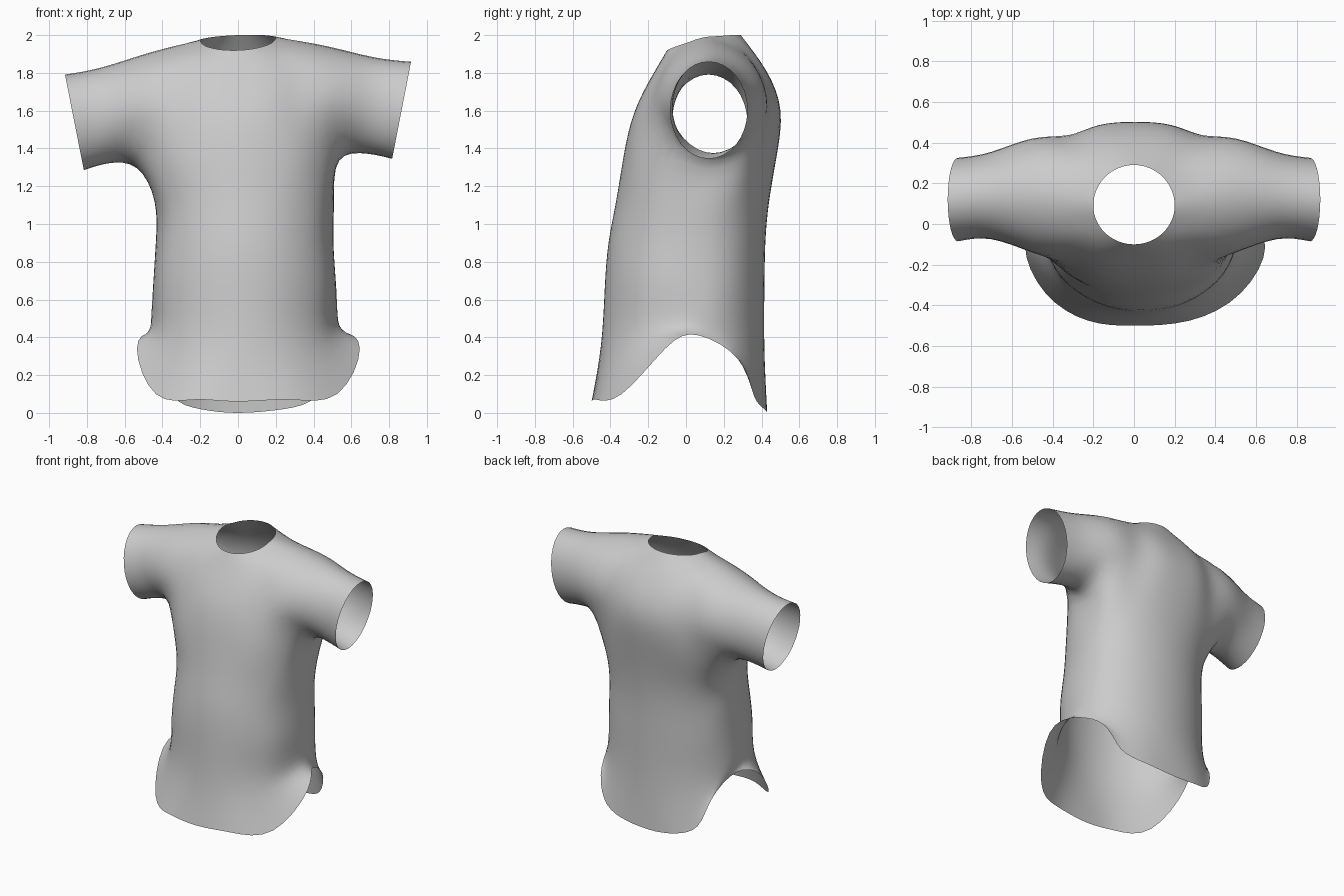
import bpy
import bmesh
from math import sin, cos, radians, copysign
from mathutils import Vector

cube = bpy.data.objects.get("Cube")
if cube:
    bpy.data.objects.remove(cube, do_unlink=True)

COLS = 16                      # columns around the torso: 0 front, 4 left, 8 back, 12 right
ARM_LOW, ARM_MID, ARM_TOP = 5, 6, 7   # torso rows touching the armholes

# Torso rows above the hem:
# half width, x shift, front y, side y, back y, front z, side z, back z, squareness
ROWS = [
    (0.495, 0.035, -0.45, 0.04, 0.415, 0.36, 0.49, 0.34, 0.85),
    (0.485, 0.035, -0.43, 0.04, 0.415, 0.66, 0.66, 0.66, 0.85),
    (0.470, 0.035, -0.41, 0.06, 0.42, 0.90, 0.90, 0.90, 0.85),
    (0.475, 0.033, -0.37, 0.09, 0.44, 1.12, 1.12, 1.12, 0.80),
    (0.500, 0.015, -0.33, 0.12, 0.48, 1.36, 1.33, 1.36, 0.70),
    (0.460, 0.005, -0.27, 0.14, 0.50, 1.60, 1.60, 1.60, 0.55),
    (0.420, 0.000, -0.17, 0.12, 0.425, 1.80, 1.85, 1.81, 0.55),
    (0.200, 0.000, -0.10, 0.09, 0.29, 1.92, 1.98, 2.00, 1.00),
]

# Hem from front centre round the left side to back centre
HEM = [(0, -0.5, 0.06), (0.25, -0.475, 0.07), (0.48, -0.34, 0.10),
       (0.59, -0.11, 0.34), (0.51, 0.07, 0.41), (0.45, 0.28, 0.28),
       (0.38, 0.36, 0.09), (0.22, 0.415, 0.02), (0, 0.43, 0)]

# Sleeve rings from armhole to cuff: x, slant, centre y, centre z, radius y, radius z
SLEEVE = [(0.50, -0.035, 0.14, 1.62, 0.28, 0.305),
          (0.70, 0.015, 0.14, 1.602, 0.215, 0.255),
          (0.866, 0.05, 0.12, 1.57, 0.205, 0.255)]


def tilt(p):
    """Raise the left shoulder and lower the right one a little."""
    return Vector((p[0], p[1], p[2] + 0.037 * p[0])) if p[2] > 1.2 else Vector(p)


def torso_point(row, i):
    half, shift, yf, ys, yb, zf, zs, zb, power = row
    a = radians(-90 + 360 / COLS * i)
    s = copysign(abs(sin(a)) ** power, sin(a))
    y_end, z_end = (yf, zf) if s < 0 else (yb, zb)
    return tilt((shift + half * cos(a), ys + (y_end - ys) * abs(s),
                 zs + (z_end - zs) * abs(s)))


def hem_point(i):
    x, y, z = HEM[min(i, COLS - i)]
    side = 1 if i <= COLS // 2 else -1
    return Vector((side * x + 0.055 * x / 0.59, y, z))


def sleeve_point(ring, k, side):
    x, slant, cy, cz, ry, rz = ring
    a = radians(225 + 45 * k)
    return tilt((side * (x + slant * sin(a)), cy + ry * cos(a), cz + rz * sin(a)))


def limit_position(v):
    """Where a control point ends up on the subdivided surface."""
    if v.is_boundary:
        ends = [e.other_vert(v).co for e in v.link_edges if e.is_boundary]
        return (v.co * 4 + ends[0] + ends[1]) / 6
    near = [e.other_vert(v) for e in v.link_edges]
    n = len(near)
    total = v.co * n * n
    for w in near:
        total += w.co * 4
    for f in v.link_faces:
        for w in f.verts:
            if w is not v and w not in near:
                total += w.co
    return total / (n * (n + 5))


bm = bmesh.new()

# Torso grid from hem to neckline
grid = [[bm.verts.new(hem_point(i)) for i in range(COLS)]]
for row in ROWS:
    grid.append([bm.verts.new(torso_point(row, i)) for i in range(COLS)])
hole_cols = (3, 4, 11, 12)
for r in range(len(grid) - 1):
    for i in range(COLS):
        if r in (ARM_LOW, ARM_MID) and i in hole_cols:
            continue
        j = (i + 1) % COLS
        bm.faces.new((grid[r][i], grid[r][j], grid[r + 1][j], grid[r + 1][i]))

# Sleeves grown from the armholes
for side, mid in ((1, 4), (-1, 12)):
    f, b = mid - side, mid + side
    loop = [grid[ARM_LOW][f], grid[ARM_LOW][mid], grid[ARM_LOW][b], grid[ARM_MID][b],
            grid[ARM_TOP][b], grid[ARM_TOP][mid], grid[ARM_TOP][f], grid[ARM_MID][f]]
    for k, v in enumerate(loop):
        v.co = sleeve_point(SLEEVE[0], k, side)
    for ring in SLEEVE[1:]:
        new = [bm.verts.new(sleeve_point(ring, k, side)) for k in range(8)]
        for k in range(8):
            m = (k + 1) % 8
            quad = (loop[k], loop[m], new[m], new[k])
            bm.faces.new(quad if side > 0 else quad[::-1])
        loop = new
    bm.verts.remove(grid[ARM_MID][mid])

# Push the control points out so the smooth surface passes through the shape above
bm.normal_update()
target = {v: v.co.copy() for v in bm.verts}
for _ in range(16):
    moves = {v: target[v] - limit_position(v) for v in bm.verts}
    for v, d in moves.items():
        v.co += d

mesh = bpy.data.meshes.new("shirt")
bm.to_mesh(mesh)
bm.free()
shirt = bpy.data.objects.new("shirt", mesh)
bpy.context.collection.objects.link(shirt)

# Plain grey cloth
cloth = bpy.data.materials.new("grey_cloth")
cloth.use_nodes = True
cloth.diffuse_color = (0.6, 0.6, 0.6, 1)
cloth.node_tree.nodes["Principled BSDF"].inputs["Base Color"].default_value = (0.6, 0.6, 0.6, 1)
mesh.materials.append(cloth)
for p in mesh.polygons:
    p.use_smooth = True

sub = shirt.modifiers.new("smooth_cloth", 'SUBSURF')
sub.levels = sub.render_levels = 2
